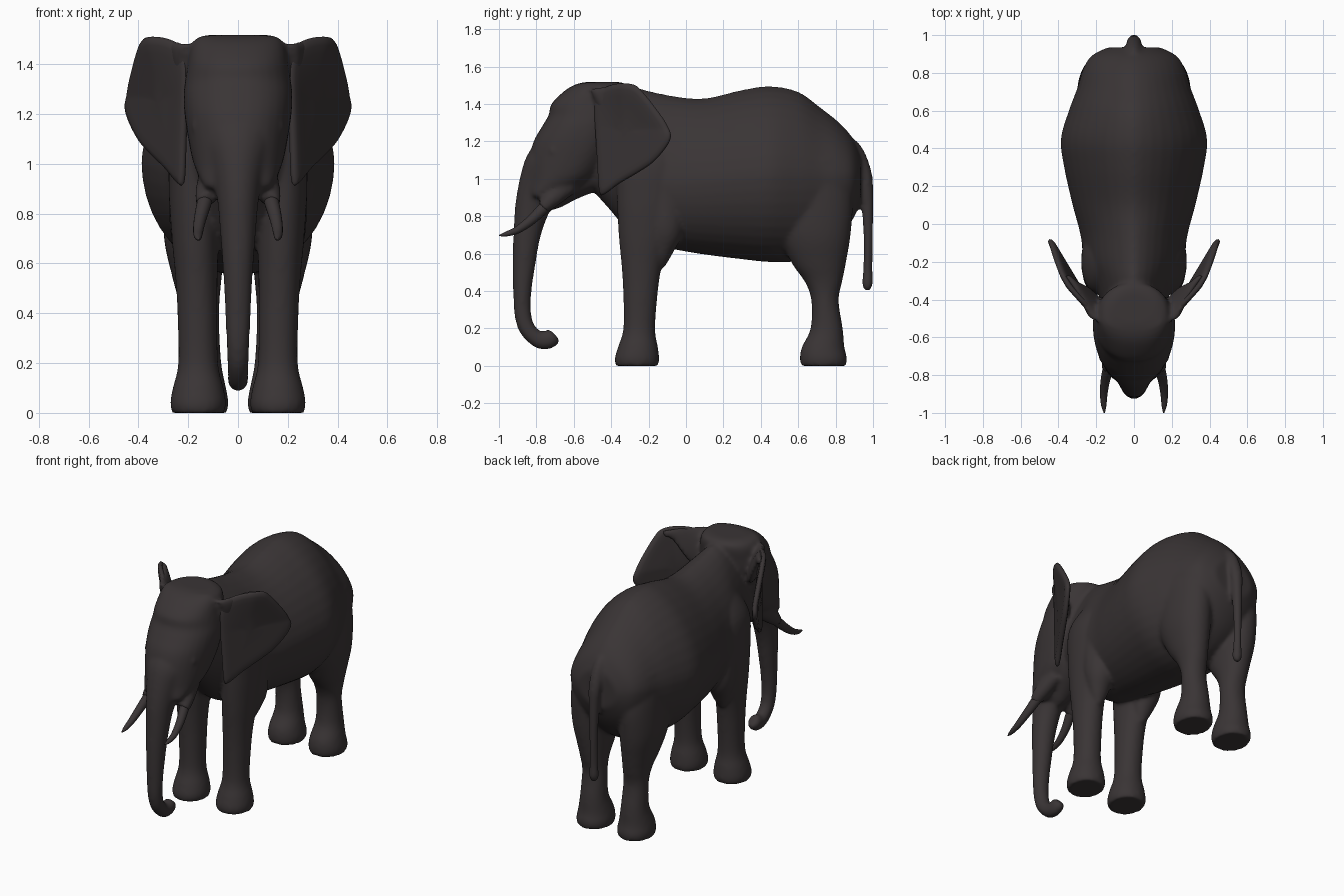
import bpy, bmesh, math
from mathutils import Vector as V

hide = bpy.data.materials.new("dark grey-brown hide")
hide.diffuse_color = (0.042, 0.035, 0.036, 1)


def spline(rows, n=5, closed=False):
    """Catmull-Rom interpolation of rows of numbers."""
    k, out = len(rows), []
    get = (lambda i: rows[i % k]) if closed else (lambda i: rows[min(max(i, 0), k - 1)])
    for i in range(k if closed else k - 1):
        quad = list(zip(get(i - 1), get(i), get(i + 1), get(i + 2)))
        for j in range(n):
            t = j / n
            out.append([0.5 * (2 * b + (c - a) * t + (2 * a - 5 * b + 4 * c - d) * t * t
                               + (3 * b - a - 3 * c + d) * t ** 3) for a, b, c, d in quad])
    return out if closed else out + [list(rows[-1])]


def oval(c, u, up, down, power=2.0, n=32, top_power=None):
    """Superellipse ring with different upper and lower halves."""
    pts = []
    for i in range(n):
        a = 2 * math.pi * i / n
        co, si = math.cos(a), math.sin(a)
        p = top_power if top_power and si > 0 else power
        x = math.copysign(abs(co) ** (2 / p), co)
        y = math.copysign(abs(si) ** (2 / p), si)
        pts.append(c + u * x + (up if y > 0 else down) * y)
    return pts


def skin(bm, rings):
    """Bridge rings of points into a closed solid."""
    loops = [[bm.verts.new(p) for p in r] for r in rings]
    n = len(loops[0])
    faces = []
    for a, b in zip(loops, loops[1:]):
        for i in range(n):
            faces.append(bm.faces.new((a[i], a[(i + 1) % n], b[(i + 1) % n], b[i])))
    faces += [bm.faces.new(loops[0]), bm.faces.new(loops[-1])]
    bmesh.ops.recalc_face_normals(bm, faces=faces)


def tube(bm, rows, n=24):
    """Tube along rows of x, y, z, side radius, in-plane radius."""
    pts = spline(rows)
    rings = []
    for i, (x, y, z, rx, ry) in enumerate(pts):
        d = V(pts[min(i + 1, len(pts) - 1)][:3]) - V(pts[max(i - 1, 0)][:3])
        v = V((1, 0, 0)).cross(d).normalized()
        rings.append(oval(V((x, y, z)), V((rx, 0, 0)), v * ry, v * ry, 2, n))
    skin(bm, rings)


def leg(bm, rows):
    """Upright leg from rows of z, x, y, x radius, y radius, on both sides."""
    for s in (-1, 1):
        skin(bm, [oval(V((s * x, y, z)), V((rx, 0, 0)), V((0, ry, 0)), V((0, ry, 0)), 2.1)
                  for z, x, y, rx, ry in spline(rows)])


def finish(bm, name):
    me = bpy.data.meshes.new(name)
    for f in bm.faces:
        f.smooth = True
    bm.to_mesh(me)
    bm.free()
    me.materials.append(hide)
    ob = bpy.data.objects.new(name, me)
    bpy.context.collection.objects.link(ob)
    return ob


bm = bmesh.new()

# barrel of the body: y, bottom, widest height, top, half width
body = [(-.55, .99, 1.2, 1.45, .15), (-.42, .85, 1.12, 1.485, .17), (-.3, .71, 1.0, 1.495, .22),
        (-.2, .65, .98, 1.47, .26), (-.05, .62, .97, 1.44, .285), (.1, .595, .98, 1.43, .325),
        (.3, .57, 1.0, 1.475, .37), (.45, .555, 1.01, 1.495, .387), (.6, .56, 1.01, 1.465, .345),
        (.72, .6, 1.01, 1.38, .3), (.82, .68, 1.01, 1.3, .27), (.89, .78, 1.01, 1.22, .225),
        (.935, .88, 1.0, 1.13, .14)]
skin(bm, [oval(V((0, y, m)), V((w, 0, 0)), V((0, 0, t - m)), V((0, 0, m - b)), 2, 40, 1.64)
          for y, b, m, t, w in spline(body)])

# head: z, front y, back y, half width
head = [(.86, -.80, -.70, .08), (.92, -.84, -.60, .14), (1.0, -.845, -.48, .178),
        (1.1, -.84, -.41, .2), (1.2, -.815, -.37, .215), (1.28, -.77, -.35, .218),
        (1.34, -.735, -.33, .212), (1.4, -.72, -.32, .203), (1.47, -.65, -.31, .19),
        (1.505, -.59, -.32, .165), (1.518, -.53, -.36, .12)]
skin(bm, [oval(V((0, b - .18, z)), V((w, 0, 0)), V((0, .18, 0)), V((0, b - .18 - f, 0)), 2.2)
          if b - f > .2 else
          oval(V((0, (f + b) / 2, z)), V((w, 0, 0)), V((0, (b - f) / 2, 0)), V((0, (b - f) / 2, 0)))
          for z, f, b, w in spline(head)])

# trunk with curled tip
tube(bm, [(0, -.58, 1.3, .12, .07), (0, -.68, 1.17, .14, .11), (0, -.73, 1.07, .14, .132),
          (0, -.775, .97, .107, .12),
          (0, -.82, .85, .083, .095), (0, -.85, .7, .07, .073), (0, -.865, .55, .059, .061),
          (0, -.875, .4, .051, .049), (0, -.873, .28, .046, .045), (0, -.85, .2, .043, .044),
          (0, -.8, .147, .041, .045), (0, -.755, .136, .041, .05), (0, -.72, .15, .04, .05),
          (0, -.7, .166, .03, .038)])

# lower lip
tube(bm, [(0, -.45, 1.05, .13, .1), (0, -.6, .96, .1, .07), (0, -.7, .88, .05, .045),
          (0, -.735, .845, .02, .02)])

# tail
tube(bm, [(0, .78, 1.2, .03, .03), (0, .88, 1.165, .04, .05), (0, .955, 1.04, .04, .036),
          (0, .968, .9, .034, .034), (0, .974, .7, .026, .026), (0, .972, .52, .025, .025),
          (0, .97, .44, .031, .029), (0, .97, .4, .015, .015)])

# front and hind legs
leg(bm, [(0, .16, -.262, .105, .115), (.04, .16, -.262, .112, .119), (.1, .16, -.257, .102, .107),
         (.2, .16, -.25, .08, .085), (.4, .163, -.243, .08, .093), (.55, .167, -.236, .085, .11),
         (.7, .172, -.22, .094, .14), (.9, .178, -.2, .1, .17), (1.1, .17, -.2, .1, .17),
         (1.25, .13, -.2, .06, .1)])
leg(bm, [(0, .15, .735, .105, .12), (.04, .15, .735, .112, .126), (.1, .15, .733, .102, .114),
         (.2, .15, .752, .083, .086), (.35, .152, .743, .077, .073), (.45, .157, .735, .083, .1),
         (.55, .165, .71, .1, .145), (.7, .175, .69, .122, .19), (.9, .175, .68, .125, .21),
         (1.1, .17, .66, .12, .18)])

for s in (-1, 1):
    # tusk sheath, eyelid, elbow and ear root
    tube(bm, [(s * .10, -.62, .98, .05, .06), (s * .12, -.71, .9, .05, .05),
              (s * .135, -.765, .845, .036, .036)])
    tube(bm, [(s * .15, -.735, 1.15, .01, .01), (s * .16, -.715, 1.15, .03, .022),
              (s * .15, -.67, 1.15, .01, .01)])
    tube(bm, [(s * .18, -.12, 1.0, .09, .1), (s * .185, -.11, .75, .09, .1),
              (s * .175, -.125, .62, .065, .06), (s * .17, -.14, .53, .025, .025)])
    tube(bm, [(s * .1, -.5, 1.36, .06, .13), (s * .19, -.46, 1.37, .05, .135),
              (s * .24, -.4, 1.41, .035, .1), (s * .3, -.33, 1.465, .025, .045),
              (s * .355, -.27, 1.485, .018, .018)])

# fuse everything into one smooth hide
ob = finish(bm, "elephant_body")
rm = ob.modifiers.new("fuse", 'REMESH')
rm.mode = 'VOXEL'
rm.voxel_size = .012
rm.use_smooth_shade = True
sm = ob.modifiers.new("soften", 'SMOOTH')
sm.factor = .5
sm.iterations = 7

# ear outline: y, z
ear = [(-.49, 1.4), (-.46, 1.475), (-.38, 1.51), (-.28, 1.507), (-.225, 1.46), (-.165, 1.385),
       (-.1, 1.29), (-.08, 1.21), (-.16, 1.1), (-.25, 1.035), (-.36, .97), (-.44, .912),
       (-.465, .93), (-.475, 1.08), (-.485, 1.25)]
for s, side in ((-1, "left"), (1, "right")):
    bm = bmesh.new()
    pts = spline(ear, 4, True)
    cy, cz = -.32, 1.25
    loops = []
    for k in (1, .75, .5, .25):
        row = []
        for y, z in pts:
            y, z = cy + (y - cy) * k, cz + (z - cz) * k
            # flares out at the top, tucked into the head at the front
            x = .45 + .6 * (y + .08) + .2 * max(0, z - 1.27) * min(1, max(0, (y + .48) / .15))
            row.append(bm.verts.new((s * x, y, z)))
        loops.append(row)
    n = len(pts)
    for a, b in zip(loops, loops[1:]):
        for i in range(n):
            bm.faces.new((a[i], a[(i + 1) % n], b[(i + 1) % n], b[i]))
    bm.faces.new(loops[-1])
    bmesh.ops.recalc_face_normals(bm, faces=bm.faces[:])
    e = finish(bm, side + "_ear")
    so = e.modifiers.new("thickness", 'SOLIDIFY')
    so.thickness = .036
    so.offset = 0
    e.modifiers.new("round", 'SUBSURF').levels = 1

    # tusk
    bm = bmesh.new()
    tube(bm, [(s * .12, -.7, .905, .03, .032), (s * .135, -.76, .845, .03, .031),
              (s * .152, -.83, .778, .025, .026), (s * .16, -.9, .728, .02, .02),
              (s * .16, -.96, .705, .014, .013), (s * .157, -1.0, .697, .003, .003)], 16)
    finish(bm, side + "_tusk")
